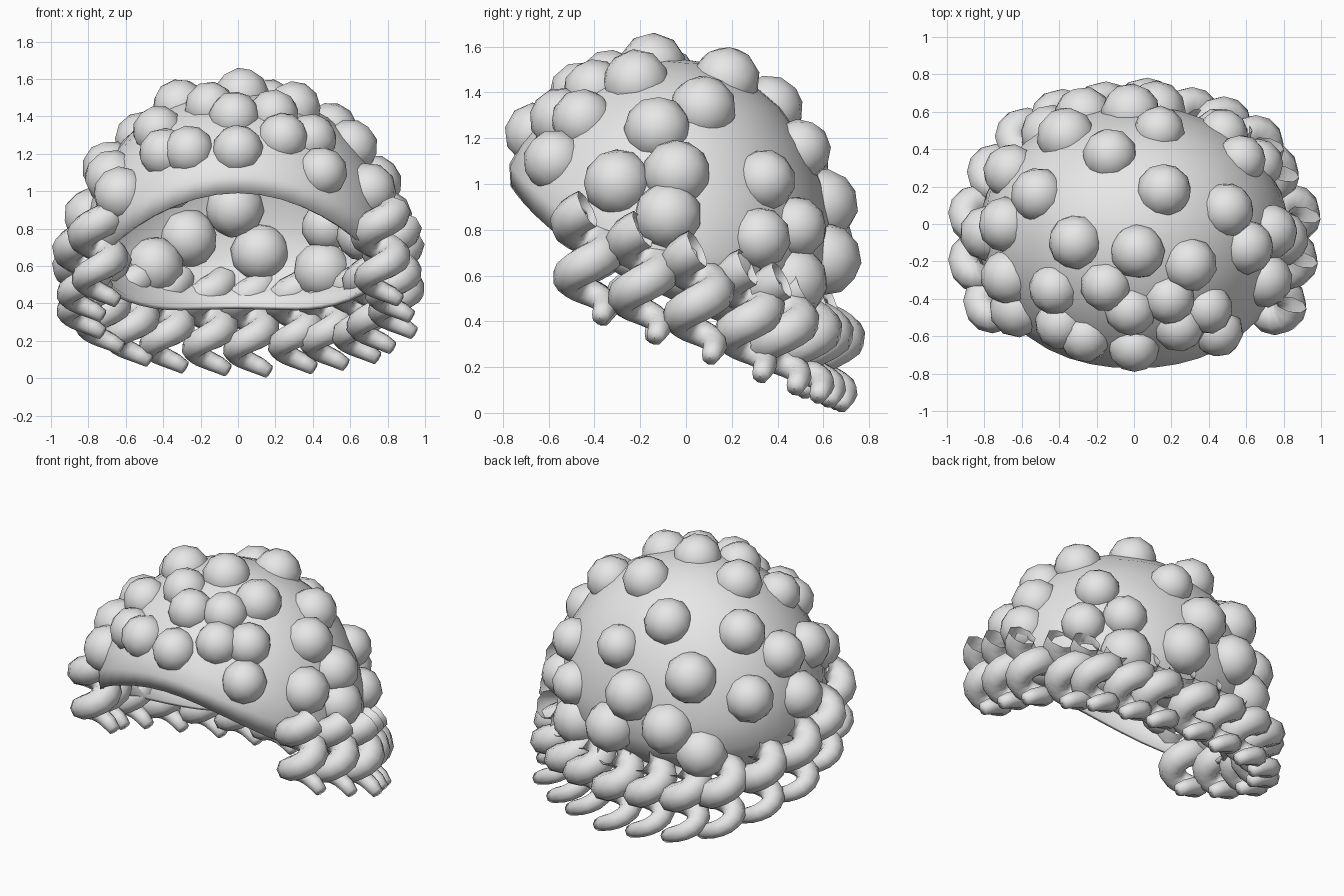
import bpy, bmesh, math, random
from mathutils import Vector, Euler

random.seed(4)
old = bpy.data.objects.get("Cube")
if old:
    bpy.data.objects.remove(old, do_unlink=True)

hair = bpy.data.materials.new("hair_grey")
hair.use_nodes = True
hair.diffuse_color = (0.8, 0.8, 0.8, 1)
hair.node_tree.nodes["Principled BSDF"].inputs["Base Color"].default_value = (0.8, 0.8, 0.8, 1)

CX, CY, CZ = 0, -0.05, 0.7          # middle of the cap
RX, FRONT, BACK, UP, DOWN = 0.83, 0.81, 0.69, 0.85, 0.44


def add_object(name, mesh):
    ob = bpy.data.objects.new(name, mesh)
    bpy.context.collection.objects.link(ob)
    if not mesh.materials:
        mesh.materials.append(hair)
    mesh.polygons.foreach_set("use_smooth", [True] * len(mesh.polygons))
    return ob


def cap_point(theta, phi, tuck=1):
    """Point on the egg-shaped cap; theta runs from the front, phi from the widest ring."""
    c, s = math.cos(phi) * tuck, math.sin(phi)
    ry = FRONT if math.cos(theta) > 0 else BACK
    return Vector((RX * c * math.sin(theta), CY - ry * c * math.cos(theta),
                   CZ + (UP if s > 0 else DOWN) * s))


def rim_phi(theta):
    """The rim arches high over the forehead and drops to the nape."""
    c = math.cos(theta)
    h = 0.49 + 0.31 * c + 0.19 * c * c - CZ
    return math.asin(h / (UP if h > 0 else DOWN))


# Cap: thin open shell, its front lip tucked in
SEG, RINGS = 40, 10
bm = bmesh.new()
rows = []
for i in range(RINGS):
    row = []
    for j in range(SEG):
        th = 2 * math.pi * j / SEG
        low = rim_phi(th)
        tuck = 1 - 0.06 * max(math.cos(th), 0) if i == 0 else 1
        row.append(bm.verts.new(cap_point(th, low + (math.pi / 2 - low) * i / RINGS, tuck)))
    rows.append(row)
pole = bm.verts.new(cap_point(0, math.pi / 2))
for i in range(RINGS):
    for j in range(SEG):
        k = (j + 1) % SEG
        if i + 1 < RINGS:
            bm.faces.new((rows[i][j], rows[i][k], rows[i + 1][k], rows[i + 1][j]))
        else:
            bm.faces.new((rows[i][j], rows[i][k], pole))
bmesh.ops.recalc_face_normals(bm, faces=bm.faces)
mesh = bpy.data.meshes.new("hair_cap")
bm.to_mesh(mesh)
bm.free()
cap = add_object("hair_cap", mesh)
shell = cap.modifiers.new("thickness", 'SOLIDIFY')
shell.thickness = 0.025
shell.offset = -1

# Round curls: faceted balls half sunk into the cap
bm = bmesh.new()
bmesh.ops.create_icosphere(bm, subdivisions=2, radius=1)
ball_mesh = bpy.data.meshes.new("round_curl")
bm.to_mesh(ball_mesh)
bm.free()


def round_curl(x, y, z, r):
    d = Vector((x - CX, y - CY, z - CZ))
    radii = (RX, FRONT if d.y < 0 else BACK, UP if d.z > 0 else DOWN)
    on_cap = d / math.sqrt(sum((a / b) ** 2 for a, b in zip(d, radii)))
    ob = add_object("round_curl", ball_mesh)
    ob.location = Vector((CX, CY, CZ)) + on_cap * 0.965
    ob.scale = (r, r, r)
    ob.rotation_euler = Euler([random.uniform(0, 6) for _ in range(3)])


crown = [(.32, -.23, 1.5), (.02, -.15, 1.55), (-.33, -.1, 1.5), (.17, .19, 1.5), (-.14, .4, 1.38),
         (.52, .08, 1.36), (-.55, .17, 1.32), (.65, -.13, 1.28)]
brow = [(-.46, -.37, 1.37), (-.16, -.35, 1.5), (-.02, -.48, 1.43), (.2, -.42, 1.45), (.42, -.48, 1.32),
        (.25, -.57, 1.31), (-.27, -.62, 1.23), (0, -.68, 1.24), (-.43, -.58, 1.25), (.47, -.6, 1.12)]
sides = [(.76, -.32, 1.03), (.8, -.04, 1.08), (.83, -.08, .87),
         (-.72, -.3, 1.1), (-.73, 0, 1.15), (-.7, .3, .95), (-.66, -.48, 1.0), (-.8, -.05, .87)]
behind = [(.67, .41, 1.07), (.73, .36, .77), (.52, .53, .82), (.15, .56, 1.2)]
nape = [(-.02, .66, .93), (-.4, .52, 1.1), (-.28, .6, .75), (.12, .62, .67), (-.45, .48, .6),
        (.47, .48, .57)]
for group, radius in ((crown, .148), (brow, .138), (sides, .15), (behind, .137), (nape, .16)):
    for spot in group:
        round_curl(*spot, radius)

# Ringlet: one tapering corkscrew, open at the top, with a blunt tip kicked out to the side
COIL, THICK, DROP, STEPS = 0.078, 0.088, 0.24, 12
path = []
for i in range(int(STEPS * 1.75) + 1):
    turn = i / STEPS
    a = -2 * math.pi * turn
    taper = 1 - 0.4 * max(0, turn - 1) / 0.75
    path.append((COIL * math.cos(a), COIL * math.sin(a), 0.46 - DROP * turn, THICK * taper))
path += [(.055, .07, .015, .048), (.105, .055, -.015, .038), (.11, .053, -.018, .002)]
curve = bpy.data.curves.new("ringlet", 'CURVE')
curve.dimensions = '3D'
curve.bevel_depth = 1
curve.bevel_resolution = 2
spline = curve.splines.new('POLY')
spline.points.add(len(path) - 1)
for p, (x, y, z, r) in zip(spline.points, path):
    p.co = (x, y, z, 1)
    p.radius = r
temp = bpy.data.objects.new("ringlet_path", curve)
bpy.context.collection.objects.link(temp)
ringlet_mesh = bpy.data.meshes.new_from_object(temp.evaluated_get(bpy.context.evaluated_depsgraph_get()))
bpy.data.objects.remove(temp, do_unlink=True)

# Ringlets hang around the rim from temple to temple
spots = [(.76, -.43), (.82, -.19), (.835, .05), (.72, .27), (.64, .42), (.47, .52), (.3, .57), (.06, .62),
         (-.16, .6), (-.39, .56), (-.58, .46), (-.73, .27), (-.83, .05), (-.83, -.2), (-.75, -.42)]
for x, y in spots:
    add_object("ringlet", ringlet_mesh).location = (x, y, 0.275 - 0.363 * y)
